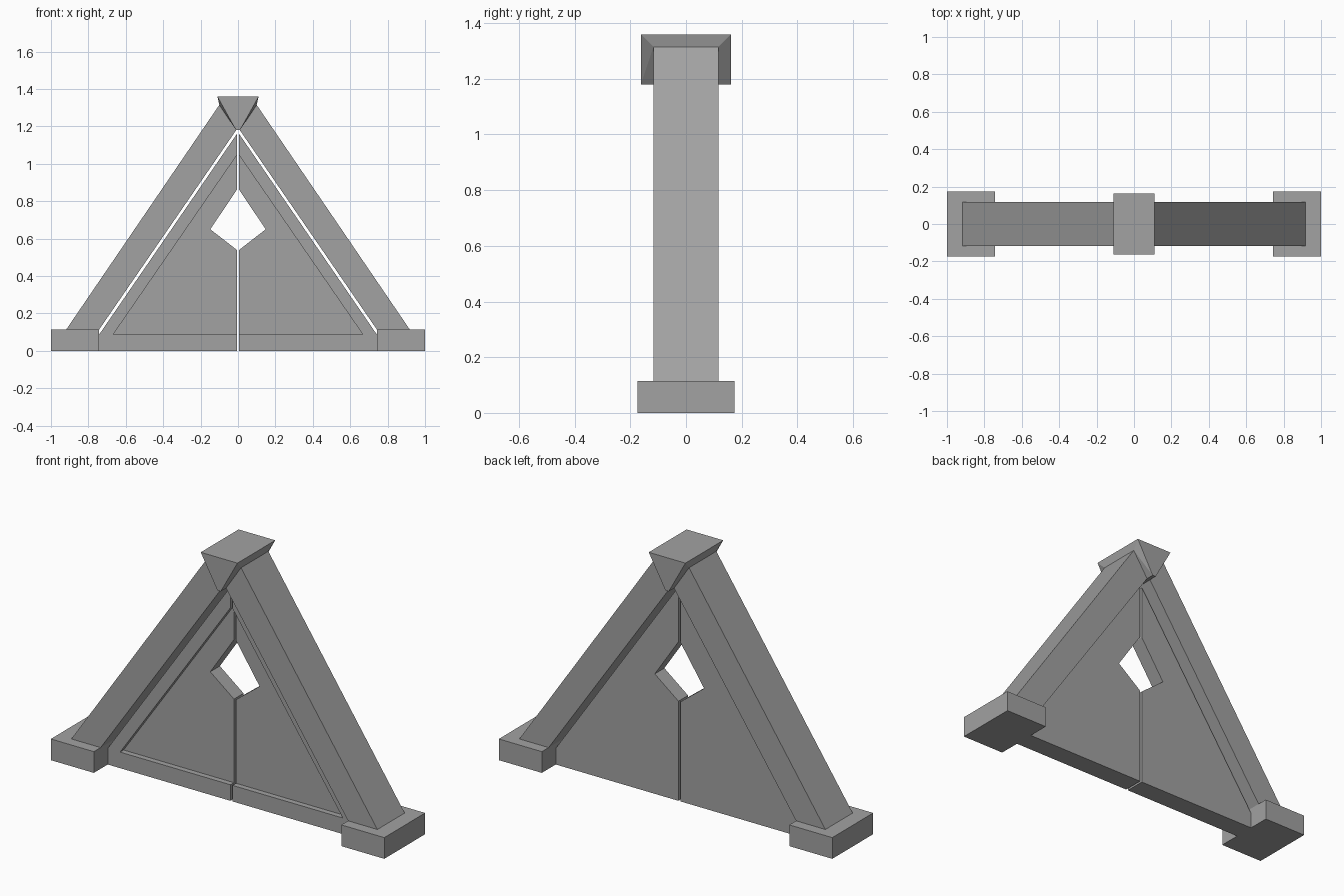
import bpy
import bmesh

cube = bpy.data.objects.get("Cube")
if cube:
    bpy.data.objects.remove(cube, do_unlink=True)

STONE = (0.36, 0.36, 0.36, 1.0)
stone = bpy.data.materials.new("grey_stone")
stone.use_nodes = True
stone.diffuse_color = STONE
stone.node_tree.nodes["Principled BSDF"].inputs["Base Color"].default_value = STONE


def finish(name, bm):
    bmesh.ops.recalc_face_normals(bm, faces=bm.faces)
    mesh = bpy.data.meshes.new(name)
    bm.to_mesh(mesh)
    bm.free()
    mesh.materials.append(stone)
    obj = bpy.data.objects.new(name, mesh)
    bpy.context.scene.collection.objects.link(obj)
    return obj


def prism(name, profile, front, back, side=1):
    """Extrude an x-z profile along y; side = -1 mirrors it."""
    bm = bmesh.new()
    face = bm.faces.new([bm.verts.new((side * x, front, z)) for x, z in profile])
    grown = bmesh.ops.extrude_face_region(bm, geom=[face])["geom"]
    verts = [g for g in grown if isinstance(g, bmesh.types.BMVert)]
    bmesh.ops.translate(bm, verts=verts, vec=(0, back - front, 0))
    return finish(name, bm)


BEAM_TOP = (0.1, 1.315)
BEAM_Y, FOOT_Y, KEY_Y, PANEL_Y = 0.117, 0.175, 0.162, 0.056

foot = [(0.742, 0), (1, 0), (1, 0.115), (0.742, 0.115)]
beam = [(0.742, 0.115), (0.918, 0.115), BEAM_TOP, (0.01, 1.18)]
# Half gable with half of the kite-shaped opening
panel = [(0.006, 0), (0.742, 0), (0.742, 0.088), (0.006, 1.16),
         (0.006, 0.862), (0.148, 0.65), (0.006, 0.54)]

# Cutter for the shallow triangular recess on the front
recess = prism("recess_cutter", [(-0.668, 0.087), (0.668, 0.087), (0, 1.055)],
               -0.1, -PANEL_Y + 0.03)
recess.hide_render = True
recess.hide_viewport = True

# Feet, sloping beams and gable panels
for label, side in (("left", 1), ("right", -1)):
    prism(label + "_foot", foot, -FOOT_Y, FOOT_Y, side)
    prism(label + "_beam", beam, -BEAM_Y, BEAM_Y, side)
    half = prism(label + "_panel", panel, -PANEL_Y, PANEL_Y, side)
    cut = half.modifiers.new("recess", "BOOLEAN")
    cut.operation = "DIFFERENCE"
    cut.solver = "EXACT"
    cut.object = recess

# Keystone: a wedge whose flanks bulge slightly to meet the beam ends
bm = bmesh.new()
for side in (-1, 1):
    for end in (-1, 1):
        for x, y, z in ((0.11, KEY_Y, 1.36), (0.01, KEY_Y, 1.18),
                        (BEAM_TOP[0], BEAM_Y, BEAM_TOP[1])):
            bm.verts.new((side * x, end * y, z))
bmesh.ops.convex_hull(bm, input=bm.verts)
bmesh.ops.dissolve_limit(bm, angle_limit=0.01, verts=bm.verts, edges=bm.edges)
finish("keystone", bm)
